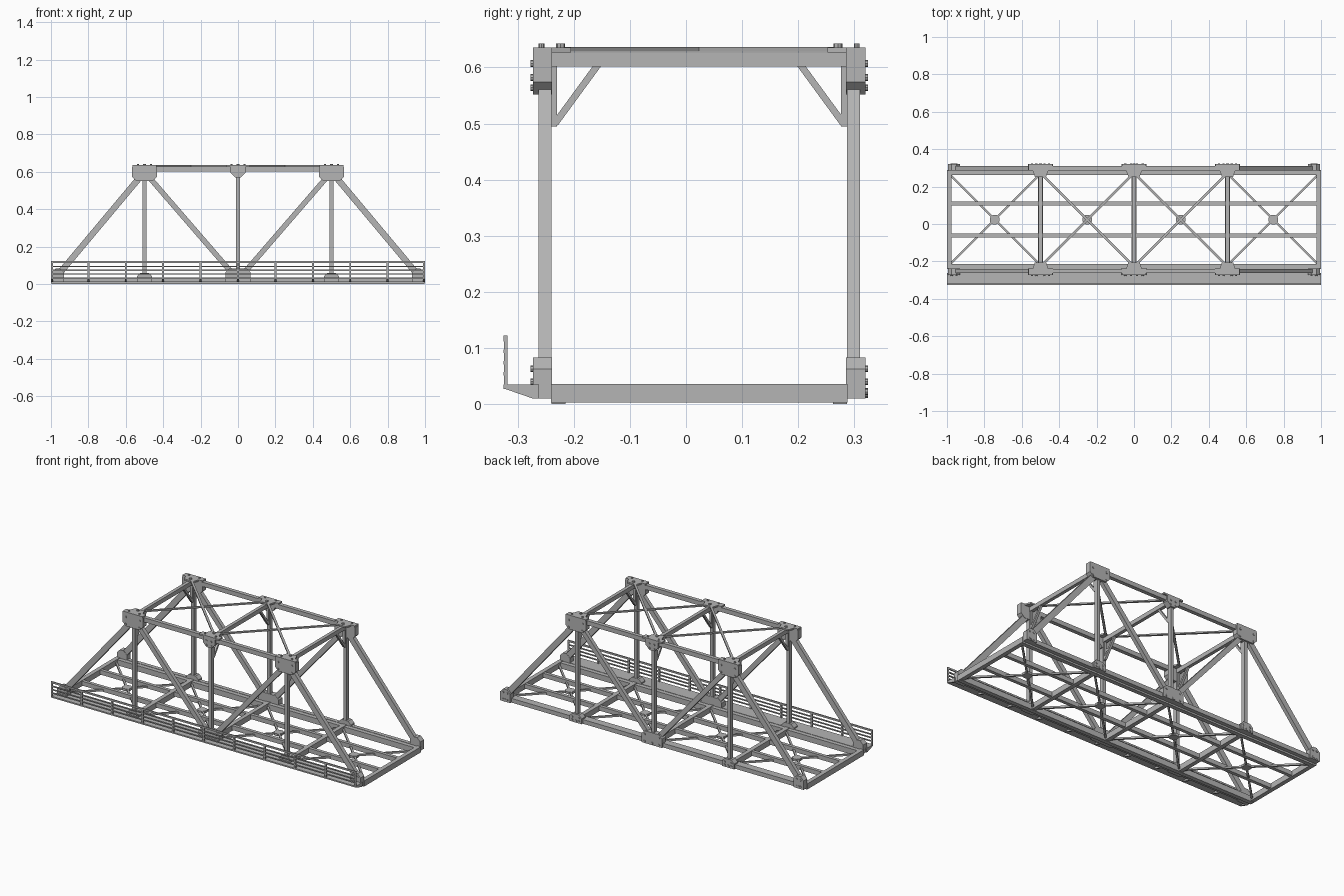
import bpy, bmesh, math
from mathutils import Vector, Matrix

if "Cube" in bpy.data.objects:
    bpy.data.objects.remove(bpy.data.objects["Cube"])

steel = bpy.data.materials.new("steel_grey")
GREY = (0.46, 0.46, 0.46, 1)
steel.diffuse_color = GREY
steel.use_nodes = True
steel.node_tree.nodes["Principled BSDF"].inputs["Base Color"].default_value = GREY

YC = 0.0235          # centre line between the two trusses
MID = 0.275          # truss plane offset from the centre line
NODES = (-0.5, 0, 0.5)
SIDES = (-1, 1)


def side_y(s, off):
    return YC + s * off


class Part:
    """Collects simple solids into one named object."""

    def __init__(self, name):
        self.name, self.bm = name, bmesh.new()

    def box(self, x, y, z):
        size = [b - a for a, b in (x, y, z)]
        mid = [(a + b) / 2 for a, b in (x, y, z)]
        m = Matrix.Translation(mid) @ Matrix.Diagonal((*size, 1))
        bmesh.ops.create_cube(self.bm, size=1, matrix=m)

    def beam(self, p, q, width, depth, up=(0, 0, 1)):
        p, q = Vector(p), Vector(q)
        d = (q - p).normalized()
        side = Vector(up).cross(d).normalized()
        top = d.cross(side)
        m = Matrix((d, side, top)).transposed().to_4x4()
        m = Matrix.Translation((p + q) / 2) @ m
        m = m @ Matrix.Diagonal(((q - p).length, width, depth, 1))
        bmesh.ops.create_cube(self.bm, size=1, matrix=m)

    def prism(self, points, shift):
        face = self.bm.faces.new([self.bm.verts.new(p) for p in points])
        out = bmesh.ops.extrude_face_region(self.bm, geom=[face])["geom"]
        verts = [g for g in out if isinstance(g, bmesh.types.BMVert)]
        bmesh.ops.translate(self.bm, verts=verts, vec=shift)

    def bolt(self, at, axis, radius=0.006, length=0.008):
        rot = Vector((0, 0, 1)).rotation_difference(Vector(axis)).to_matrix().to_4x4()
        bmesh.ops.create_cone(self.bm, cap_ends=True, segments=8, radius1=radius, radius2=radius,
                              depth=length, matrix=Matrix.Translation(at) @ rot)

    def done(self):
        bmesh.ops.recalc_face_normals(self.bm, faces=self.bm.faces[:])
        mesh = bpy.data.meshes.new(self.name)
        self.bm.to_mesh(mesh)
        self.bm.free()
        mesh.materials.append(steel)
        bpy.context.collection.objects.link(bpy.data.objects.new(self.name, mesh))


# Truss members on each side
for s, label in zip(SIDES, ("right", "left")):
    y = side_y(s, MID)
    part = Part(label + "_bottom_chord")
    part.beam((-0.99, y, 0.0225), (0.99, y, 0.0225), 0.023, 0.025)
    part.done()
    part = Part(label + "_top_chord")
    part.beam((-0.5, y, 0.615), (0.5, y, 0.615), 0.023, 0.026)
    part.done()
    part = Part(label + "_end_posts")
    for e in SIDES:
        part.beam((e * 0.965, y, 0.045), (e * 0.5, y, 0.6), 0.023, 0.033)
    part.done()
    part = Part(label + "_diagonals")
    for e in SIDES:
        part.beam((e * 0.02, y, 0.045), (e * 0.5, y, 0.6), 0.023, 0.028)
    part.done()
    part = Part(label + "_verticals")
    for x in NODES:
        part.box((x - 0.01, x + 0.01), (y - 0.0115, y + 0.0115), (0.03, 0.61))
    part.done()

    # Gusset blocks: half width, bottom, top, corner cut, whether the cut is at the top
    part, bolts = Part(label + "_gussets"), Part(label + "_gusset_bolts")
    inner, outer = side_y(s, 0.262), side_y(s, 0.2965)
    for x, half, low, high, cut, up in (
            (-0.5, 0.067, 0.552, 0.627, 0.022, 0), (0, 0.04, 0.57, 0.627, 0.024, 0),
            (0.5, 0.067, 0.552, 0.627, 0.022, 0), (-0.5, 0.04, 0.01, 0.06, 0.018, 1),
            (0, 0.067, 0.01, 0.083, 0.02, 1), (0.5, 0.04, 0.01, 0.06, 0.018, 1),
            (-0.962, 0.033, 0.01, 0.083, 0.02, 1), (0.962, 0.033, 0.01, 0.083, 0.02, 1)):
        tip, base = (high, low) if up else (low, high)
        knee = tip - cut if up else tip + cut
        outline = [(-half, base), (half, base), (half, knee), (half - cut, tip),
                   (cut - half, tip), (-half, knee)]
        part.prism([(x + a, inner, z) for a, z in outline], (0, outer - inner, 0))
        for e in SIDES:
            for z in (low + 0.012, high - 0.02):
                bolts.bolt((x + e * (half - cut), outer, z), (0, 1, 0))
        if up:
            bolts.bolt((x, outer, 0.02), (0, 1, 0), 0.009)
    part.done()

    # Cap plates over the top joints
    part = Part(label + "_cap_plates")
    for x in NODES:
        a, b, c = (side_y(s, v) for v in (0.2965, 0.262, 0.2285))
        part.prism([(x - 0.065, a, 0.627), (x + 0.065, a, 0.627), (x + 0.065, b, 0.627),
                    (x + 0.042, b, 0.627), (x + 0.03, c, 0.627), (x - 0.03, c, 0.627),
                    (x - 0.042, b, 0.627), (x - 0.065, b, 0.627)], (0, 0, 0.009))
        bolts.bolt((x, side_y(s, 0.247), 0.638), (0, 0, 1), 0.008, 0.009)
        for e in SIDES:
            bolts.bolt((x + e * 0.035, side_y(s, 0.281), 0.638), (0, 0, 1), 0.005, 0.009)
    part.done()
    bolts.done()

# Overhead struts with knee braces
struts, knees = Part("overhead_struts"), Part("knee_braces")
for x in NODES:
    struts.box((x - 0.01, x + 0.01), (side_y(-1, 0.265), side_y(1, 0.265)), (0.602, 0.627))
    for s in SIDES:
        knees.beam((x, side_y(s, 0.257), 0.5), (x, side_y(s, 0.178), 0.608), 0.014, 0.012)
        knees.beam((x, side_y(s, 0.258), 0.495), (x, side_y(s, 0.258), 0.61), 0.014, 0.01, (0, 1, 0))
struts.done()
knees.done()

# Overhead cross bracing
part = Part("top_bracing")
for x in (-0.25, 0.25):
    for s in SIDES:
        part.beam((x - 0.235, side_y(-s, 0.235), 0.632), (x + 0.235, side_y(s, 0.235), 0.632), 0.013, 0.008)
part.done()

# Floor beams and stringers
part = Part("floor_beams")
for x in (-0.987, -0.5, 0, 0.5, 0.987):
    part.box((x - 0.0125, x + 0.0125), (side_y(-1, 0.264), side_y(1, 0.264)), (0.003, 0.036))
part.done()
part = Part("stringers")
for s in SIDES:
    y = side_y(s, 0.0855)
    part.box((-0.98, 0.98), (y - 0.01, y + 0.01), (0.008, 0.034))
    y = side_y(s, 0.251)
    part.box((-0.995, 0.995), (y - 0.0125, y + 0.0125), (0, 0.033))
part.done()

# Floor cross bracing with centre plates
part, plates = Part("floor_bracing"), Part("floor_bracing_plates")
for x in (-0.745, -0.25, 0.25, 0.745):
    for s in SIDES:
        part.beam((x - 0.235, side_y(-s, 0.235), 0.017), (x + 0.235, side_y(s, 0.235), 0.017), 0.011, 0.01)
    ring = [(i + 0.5) * math.pi / 4 for i in range(8)]
    plates.prism([(x + 0.027 * math.cos(a), YC + 0.027 * math.sin(a), 0.01) for a in ring], (0, 0, 0.014))
part.done()
plates.done()

# Side walkway, brackets and railing
part = Part("walkway_deck")
part.box((-1, 1), (-0.325, -0.262), (0.027, 0.035))
part.done()
brackets, posts = Part("walkway_brackets"), Part("railing_posts")
for i in range(11):
    x = max(-0.995, min(0.995, -1 + i * 0.2))
    brackets.prism([(x - 0.005, -0.325, 0.028), (x - 0.005, -0.262, 0.028),
                    (x - 0.005, -0.262, 0.01), (x - 0.005, -0.273, 0.01)], (0.01, 0, 0))
    posts.box((x - 0.005, x + 0.005), (-0.324, -0.318), (0.03, 0.12))
brackets.done()
posts.done()
part = Part("railing_rails")
for z, h in ((0.117, 0.01), (0.094, 0.006), (0.074, 0.006), (0.054, 0.006)):
    part.box((-1, 1), (-0.325, -0.318), (z - h / 2, z + h / 2))
part.done()
